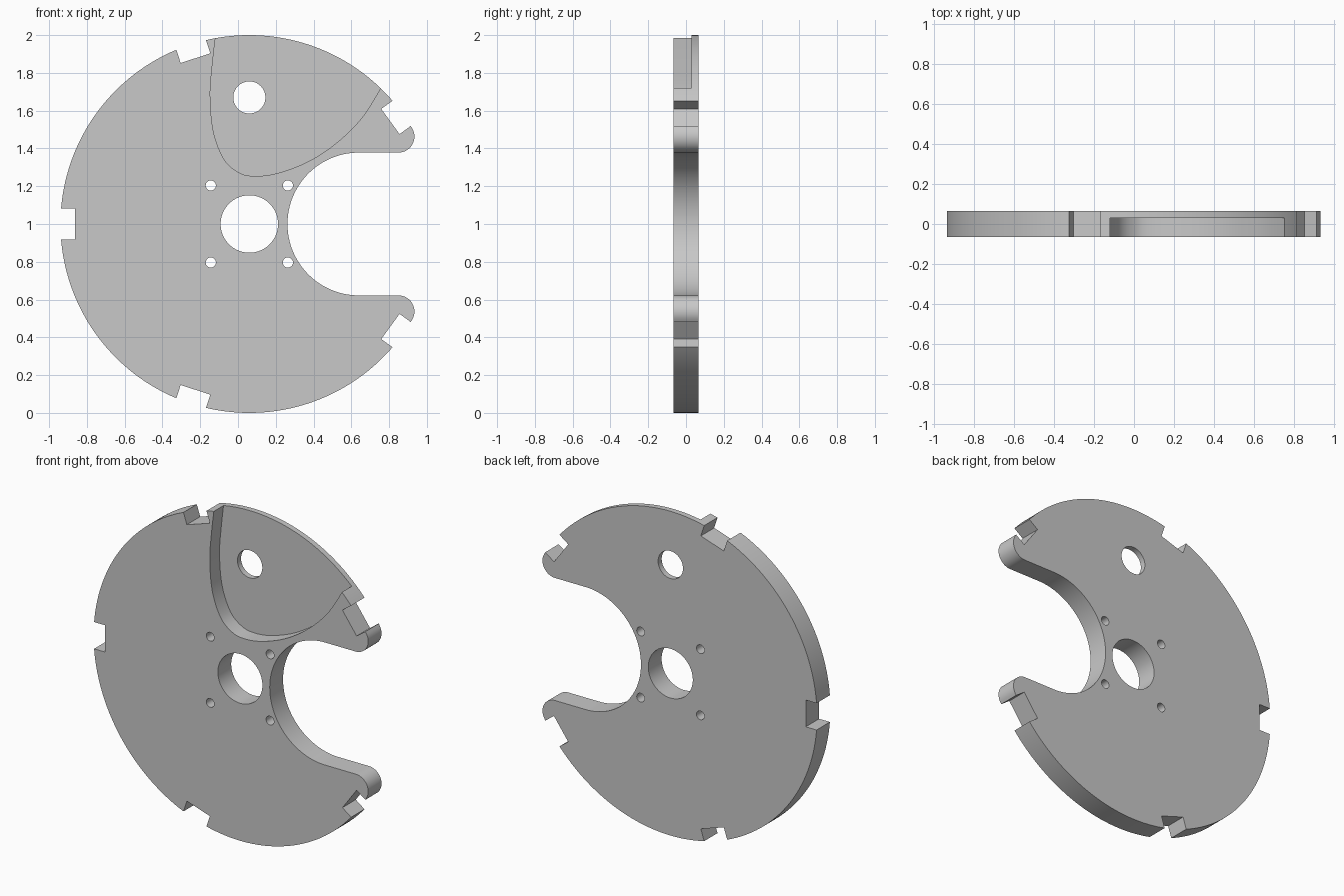
import bpy, bmesh
from math import sin, cos, radians, degrees, atan2, sqrt, pi

cube = bpy.data.objects.get("Cube")
if cube:
    bpy.data.objects.remove(cube, do_unlink=True)

CX, CZ = 0.06, 1.0            # disc centre
FRONT, BACK = -0.065, 0.065   # disc thickness
RECESS_FLOOR = 0.03
SLOT_X, SLOT_R = 0.64, 0.378
TIP_R = 0.085

grey = bpy.data.materials.new("plain grey")
grey.use_nodes = True
colour = (0.58, 0.58, 0.58, 1)
grey.diffuse_color = colour
grey.node_tree.nodes["Principled BSDF"].inputs["Base Color"].default_value = colour


def arc(x, z, r, start, end, steps):
    """Points along an arc, angles in degrees."""
    angles = [radians(start + (end - start) * i / steps) for i in range(steps + 1)]
    return [(x + r * cos(a), z + r * sin(a)) for a in angles]


def circle(x, z, r, steps):
    return arc(x, z, r, 0, 360, steps)[:-1]


def spline(pts, steps=8):
    """Smooth curve through the points."""
    p = [pts[0]] + pts + [pts[-1]]
    out = []
    for a, b, c, d in zip(p, p[1:], p[2:], p[3:]):
        for i in range(steps):
            t = i / steps
            out.append(tuple(
                b[k] + 0.5 * t * (c[k] - a[k]
                + t * (2 * a[k] - 5 * b[k] + 4 * c[k] - d[k]
                + t * (3 * (b[k] - c[k]) + d[k] - a[k]))) for k in (0, 1)))
    return out + [pts[-1]]


def prism(name, outline, y0, y1):
    """Extrude an x-z outline along y."""
    bm = bmesh.new()
    face = bm.faces.new([bm.verts.new((x, y0, z)) for x, z in outline])
    ext = bmesh.ops.extrude_face_region(bm, geom=[face])
    moved = [v for v in ext["geom"] if isinstance(v, bmesh.types.BMVert)]
    bmesh.ops.translate(bm, verts=moved, vec=(0, y1 - y0, 0))
    bmesh.ops.recalc_face_normals(bm, faces=bm.faces)
    mesh = bpy.data.meshes.new(name)
    bm.to_mesh(mesh)
    bm.free()
    mesh.materials.append(grey)
    obj = bpy.data.objects.new(name, mesh)
    bpy.context.collection.objects.link(obj)
    return obj


# Disc outline with the open slot and its rounded tips
tip_z = SLOT_R + TIP_R
tip_x = sqrt((1 - TIP_R) ** 2 - tip_z ** 2)
tip_angle = degrees(atan2(tip_z, tip_x))
outline = arc(CX, CZ, 1, tip_angle, 360 - tip_angle, 160)
outline += arc(CX + tip_x, CZ - tip_z, TIP_R, -tip_angle, 90, 16)[1:]
outline += arc(SLOT_X, CZ, SLOT_R, 270, 90, 64)
outline += arc(CX + tip_x, CZ + tip_z, TIP_R, -90, tip_angle, 16)[:-1]
disc = prism("slotted_disc", outline, FRONT, BACK)

# Cutters: bore, weight hole, four bolt holes
shapes = [circle(CX, CZ, 0.152, 64), circle(CX, 1.67, 0.085, 48)]
shapes += [circle(CX + sx * 0.204, CZ + sz * 0.204, 0.027, 24)
           for sx in (-1, 1) for sz in (-1, 1)]

# Five square rim notches
for i in range(5):
    a = radians(36 + 72 * i)
    shapes.append([(CX + r * cos(a) - s * sin(a), CZ + r * sin(a) + s * cos(a))
                   for r, s in ((0.923, -0.0825), (1.1, -0.0825),
                                (1.1, 0.0825), (0.923, 0.0825))])
cutters = [prism("hole_cutter", s, -0.2, 0.2) for s in shapes]

# Front recess with a curved edge, open at the rim
edge = spline([(-0.115, 2.02), (-0.135, 1.85), (-0.147, 1.68), (-0.13, 1.49),
               (-0.075, 1.345), (0, 1.275), (0.08, 1.254), (0.2, 1.267),
               (0.36, 1.325), (0.51, 1.42), (0.65, 1.555), (0.755, 1.72),
               (0.79, 1.80)])
cutters.append(prism("recess_cutter", edge + [(0.8, 2.1), (-0.11, 2.1)],
                     -0.2, RECESS_FLOOR))

# Cut everything out, then bake the result
for cutter in cutters:
    mod = disc.modifiers.new("cut", "BOOLEAN")
    mod.operation = "DIFFERENCE"
    mod.solver = "EXACT"
    mod.object = cutter
bpy.context.view_layer.update()
result = bpy.data.meshes.new_from_object(
    disc.evaluated_get(bpy.context.evaluated_depsgraph_get()))
disc.modifiers.clear()
disc.data = result
for cutter in cutters:
    bpy.data.objects.remove(cutter, do_unlink=True)

bpy.ops.object.select_all(action="DESELECT")
disc.select_set(True)
bpy.context.view_layer.objects.active = disc
bpy.ops.object.shade_smooth_by_angle(angle=radians(30))
